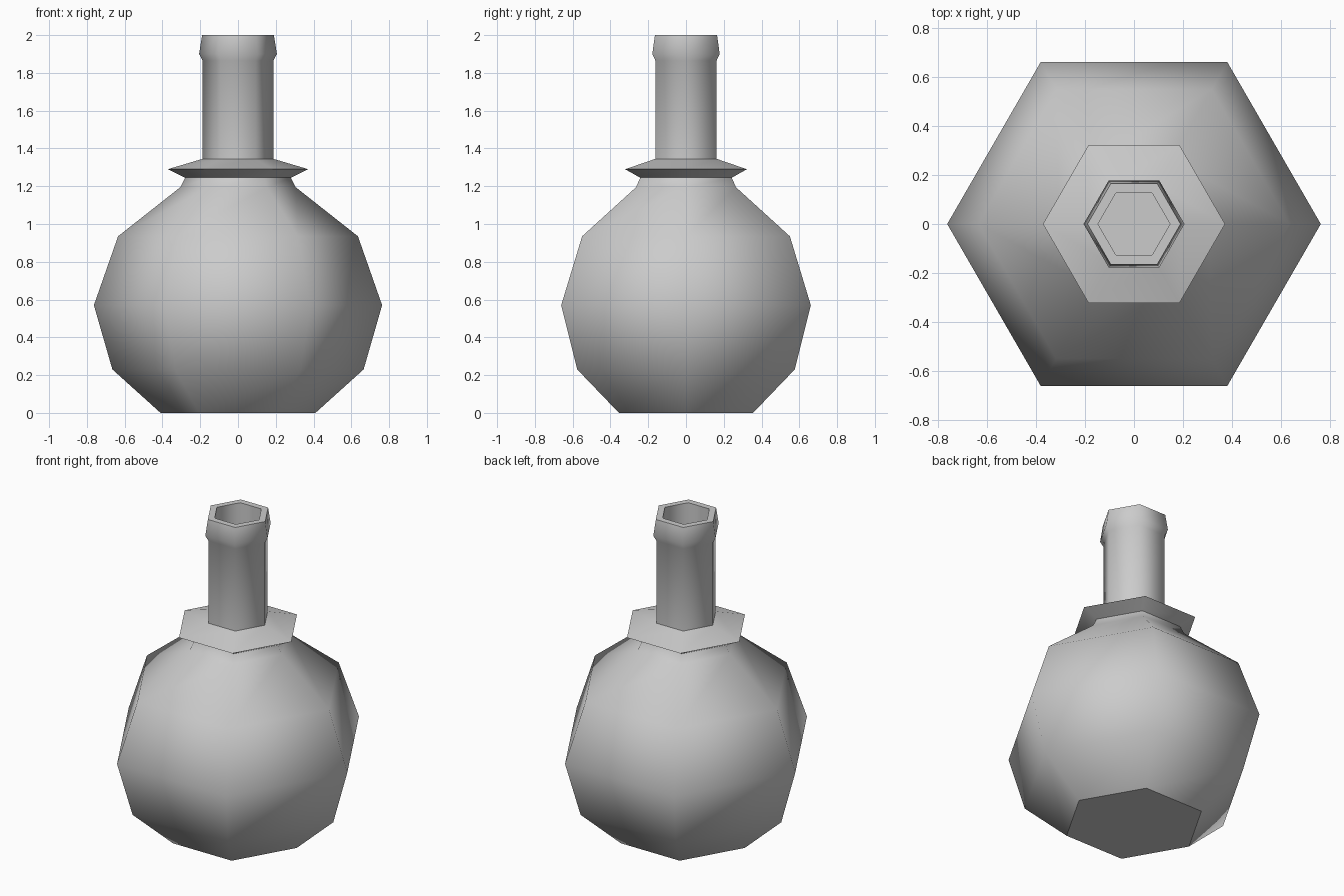
import bpy, bmesh
from math import cos, sin, tau

SIDES = 6

cube = bpy.data.objects.get("Cube")
if cube:
    bpy.data.objects.remove(cube)

grey = bpy.data.materials.new("plain grey")
grey.use_nodes = True
grey.diffuse_color = (0.6, 0.6, 0.6, 1)
grey.node_tree.nodes["Principled BSDF"].inputs["Base Color"].default_value = (0.6, 0.6, 0.6, 1)


def lathe(name, profile, sharp=(), cap_start=False, cap_end=False):
    """Six-sided turned part from (radius, height) points; sharp lists creased rings."""
    bm = bmesh.new()
    rings = [[bm.verts.new((r * cos(tau * i / SIDES), r * sin(tau * i / SIDES), z))
              for i in range(SIDES)] for r, z in profile]
    for low, high in zip(rings, rings[1:]):
        for i in range(SIDES):
            j = (i + 1) % SIDES
            bm.faces.new((low[i], low[j], high[j], high[i]))
    if cap_start:
        bm.faces.new(rings[0][::-1])
    if cap_end:
        bm.faces.new(rings[-1])
    for f in bm.faces:
        f.smooth = True
    for k in sharp:
        for i in range(SIDES):
            bm.edges.get((rings[k][i], rings[k][(i + 1) % SIDES])).smooth = False
    mesh = bpy.data.meshes.new(name)
    bm.to_mesh(mesh)
    bm.free()
    mesh.materials.append(grey)
    obj = bpy.data.objects.new(name, mesh)
    bpy.context.collection.objects.link(obj)
    return obj


# Round belly with flat base
lathe("flask_body", [(0.41, 0), (0.665, 0.23), (0.763, 0.57), (0.635, 0.935),
                     (0.305, 1.195), (0.28, 1.245)], sharp=[0], cap_start=True)

# Thin flared collar
lathe("collar", [(0.28, 1.245), (0.372, 1.29), (0.187, 1.345)], sharp=[1])

# Neck with thickened lip and hollow mouth
lathe("neck", [(0.187, 1.345), (0.187, 1.865), (0.206, 1.9), (0.19, 2.0),
               (0.147, 2.0), (0.147, 1.7)], sharp=[3, 4, 5], cap_end=True)
